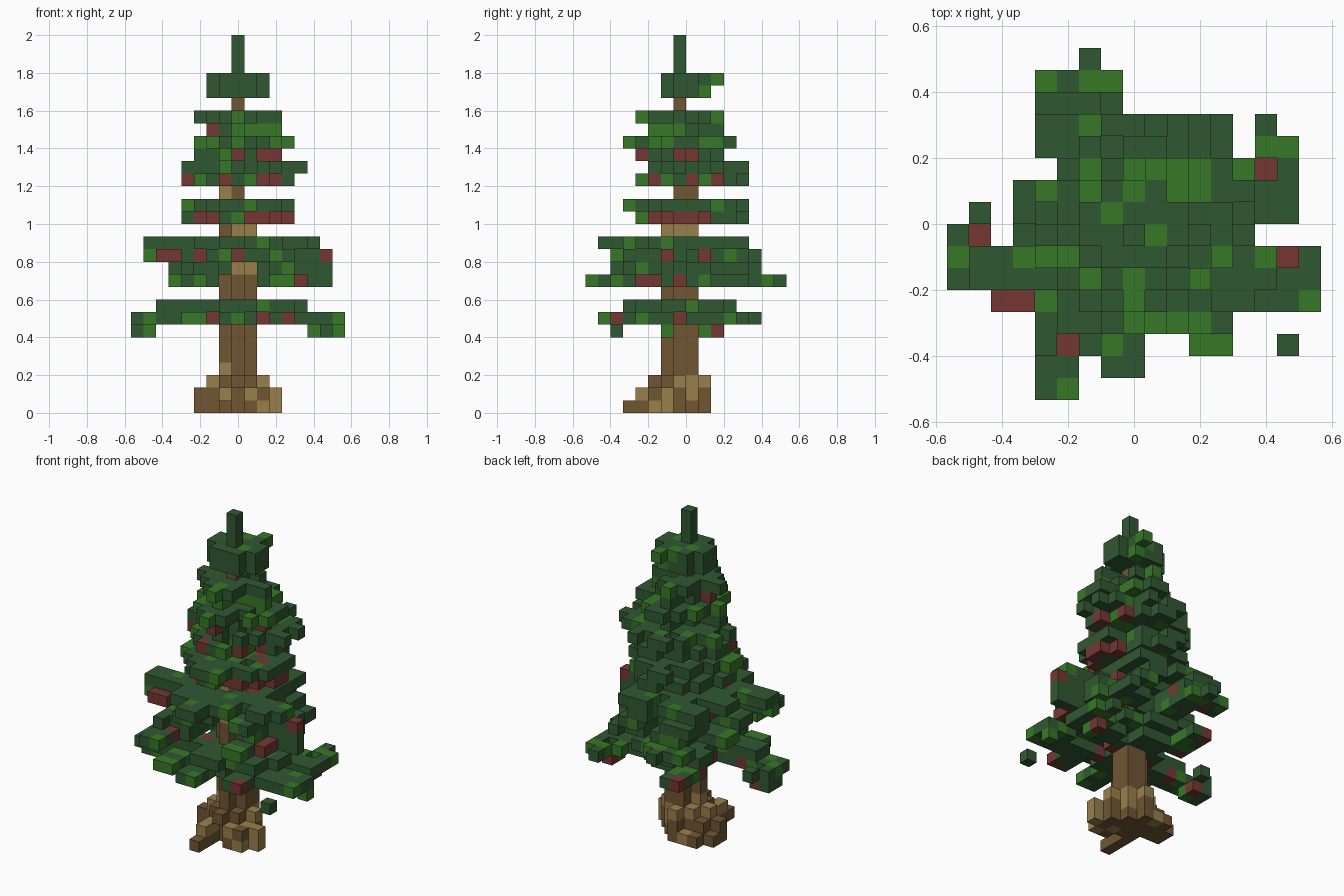
import bpy, bmesh, random
from mathutils import Vector

random.seed(11)
V = 2 / 30  # cube size
cube = bpy.data.objects.get("Cube")
if cube:
    bpy.data.objects.remove(cube, do_unlink=True)


def material(name, rgb):
    m = bpy.data.materials.new(name)
    m.use_nodes = True
    m.diffuse_color = (*rgb, 1)
    m.node_tree.nodes["Principled BSDF"].inputs["Base Color"].default_value = (*rgb, 1)
    return m


MATS = [material("dark_green", (0.03, 0.097, 0.032)),
        material("light_green", (0.038, 0.187, 0.02)),
        material("red_brown", (0.175, 0.039, 0.034)),
        material("bark_brown", (0.16, 0.092, 0.033)),
        material("bark_tan", (0.32, 0.215, 0.073))]
DARK, LIGHT, RED, BROWN, TAN = range(5)

wood, leaves = {}, {}  # grid cell -> colour


def wood_layer(k0, k1, tan, *boxes):
    """Bark cells in boxes i0, i1, j0, j1, with a share of tan cells."""
    for k in range(k0, k1 + 1):
        for i0, i1, j0, j1 in boxes:
            for i in range(i0, i1 + 1):
                for j in range(j0, j1 + 1):
                    wood[i, j, k] = TAN if random.random() < tan else BROWN


def leaf(i, j, k):
    if (i, j, k) not in wood:
        r = random.random()
        leaves[i, j, k] = RED if r < 0.06 else LIGHT if r < 0.24 else DARK


def layer(k, *boxes):
    """A flat layer of boughs, each a box i0, i1, j0, j1."""
    for i0, i1, j0, j1 in boxes:
        for i in range(i0, i1 + 1):
            for j in range(j0, j1 + 1):
                leaf(i, j, k)


def ragged(k, i0, i1, j0, j1):
    """A diamond-like layer with a ragged rim and short arms."""
    for i in range(i0, i1 + 1):
        for j in range(j0, j1 + 1):
            du, dv = min(i - i0, i1 - i), min(j - j0, j1 - j)
            keep = 0.55 if min(du, dv) == 0 or du + dv == 3 else 0.94
            if i == 0 or j == -1 or (du + dv >= 3 and random.random() < keep):
                leaf(i, j, k)


# Spreading roots
wood_layer(0, 0, 0.08, (-1, 1, -2, 0), (-3, -2, -1, 0), (-2, -2, 0, 1), (-1, 0, 1, 1),
           (-1, -1, -5, -3), (1, 2, -3, -1), (3, 3, -2, -2))
wood_layer(1, 1, 0.45, (-1, 1, -2, 0), (-3, -2, -1, -1), (-2, -2, 0, 0), (0, 0, 1, 1),
           (-1, -1, -4, -3), (1, 2, -3, -2), (2, 2, -1, -1), (3, 3, -2, -2))
wood_layer(2, 2, 0.8, (-1, 1, -2, 0), (-2, 2, -1, -1), (0, 0, -3, 1))

# Trunk, thinner towards the top
wood_layer(3, 13, 0.07, (-1, 1, -1, -1), (0, 1, 0, 0), (0, 0, -2, -2))
wood_layer(14, 14, 0.6, (-1, 1, -1, -1), (0, 1, 0, 0), (0, 0, -2, -2))
wood_layer(15, 18, 0.6, (-1, 0, -1, 0))
wood_layer(19, 24, 0.2, (0, 0, -1, -1))
wood[1, -1, 11] = TAN
wood[-1, -1, 17] = TAN
wood[0, -1, 17] = BROWN

# Lowest boughs
layer(6, (-8, -7, -2, -1), (7, 7, -6, -6), (6, 6, 1, 2), (8, 8, -2, -2))
layer(7, (-2, 2, -1, 0), (-1, 1, -4, 2), (-8, -3, -3, -2), (-8, -8, -1, -1), (-7, -7, 0, 0),
      (3, 8, -4, -4), (2, 5, -3, -3), (6, 8, -3, -2), (-1, 0, -7, -5), (3, 4, -6, -5),
      (-4, -3, -6, -4), (3, 7, 0, 1), (5, 5, 2, 2), (7, 7, 2, 3), (6, 6, 3, 4), (-3, -2, 2, 5))
layer(8, (-6, -2, -3, -2), (-2, 2, -2, 0), (2, 5, -2, -1), (-1, 1, -5, -2), (-1, 1, 0, 3),
      (2, 4, -4, -3), (-3, -2, 1, 2), (2, 3, 1, 2))

# Broad middle boughs
layer(10, (-2, 2, -1, 0), (-2, 1, 1, 1), (-4, -3, -8, -5), (-3, -2, -5, -2), (-2, -1, 2, 4),
      (-4, -1, 5, 6), (-2, -2, 7, 7), (-5, -3, 0, 1), (3, 5, -4, -3), (2, 7, -2, -2),
      (3, 5, 0, 1), (2, 4, 2, 3), (4, 4, 4, 4), (3, 4, -6, -5))
layer(11, (-2, 2, -1, 1), (-4, -2, -5, -4), (-4, -4, -6, -6), (-2, -1, -3, -2), (-3, -1, 2, 5),
      (5, 7, -2, -2), (2, 5, -2, -2), (3, 5, 0, 1), (-5, -3, -2, -1), (2, 3, 2, 4), (3, 4, -4, -3))
layer(12, (-3, 3, -1, 1), (-2, 2, -3, 2), (-7, -3, -3, -3), (-6, -5, -4, -4), (4, 7, -2, -2),
      (3, 4, 0, 0), (-4, -2, 3, 5), (3, 4, -5, -3), (-2, -1, -6, -4), (1, 2, 3, 4))
layer(13, (-4, 3, -3, 1), (-2, 3, 2, 2), (-7, -4, -3, -2), (-1, 0, -7, -4), (4, 6, -3, -2),
      (4, 5, -4, -4), (-4, -1, 3, 4), (1, 3, 3, 4), (-3, -2, -5, -4), (1, 2, -5, -4), (-5, -4, 0, 1))

# Upper boughs
ragged(15, -4, 4, -4, 4)
ragged(16, -4, 4, -5, 4)
ragged(18, -4, 4, -4, 4)
ragged(19, -4, 5, -3, 4)
ragged(20, -3, 3, -4, 2)
ragged(21, -3, 4, -5, 3)
ragged(22, -2, 3, -3, 2)
ragged(23, -3, 3, -4, 2)

# Crown and tip
layer(25, (-2, 2, -1, 0), (-1, 1, -2, 1))
layer(26, (-2, 2, -1, 0), (-1, 1, -2, 1), (1, 1, 2, 2))
for k in (27, 28, 29):
    leaves[0, -1, k] = DARK


def outermost(key, depth):
    """The foremost leaf cell of every line along one direction."""
    best = {}
    for c in leaves:
        if key(c) not in best or depth(c) > depth(best[key(c)]):
            best[key(c)] = c
    return best


front = outermost(lambda c: (c[0], c[2]), lambda c: -c[1])
side = outermost(lambda c: (c[1], c[2]), lambda c: c[0])
top = outermost(lambda c: (c[0], c[1]), lambda c: c[2])
for surface in (front, side, top):
    for c in surface.values():
        leaves[c] = DARK


def paint(surface, marks, colour):
    for k, cols in marks.items():
        for a in cols:
            if (a, k) in surface:
                leaves[surface[a, k]] = colour


# Fresh green and red-brown patches, keyed by row
paint(side, {26: [2], 25: [1], 22: [-3, -2], 21: [-5, -2, 1, 2], 18: [-4, -2, 1], 16: [2], 15: [-3],
             12: [-6, 3], 11: [-4], 10: [-4, 1, 6], 8: [0], 7: [-7, -4, 3], 6: [1]}, LIGHT)
paint(front, {23: [0], 22: [0, 1, 2, 3], 21: [-3, -2, 0, 3], 20: [-1], 19: [-1], 18: [2], 16: [-4], 15: [0],
              12: [-7, 3], 10: [-3, -5, 4], 8: [2], 7: [-7, -4, -3, 8], 6: [-7, 6, 8]}, LIGHT)
paint(top, {6: [-4, -2, -1], 4: [-2], 3: [6], 2: [-2, 0, 3, 5], 1: [-4, -2, 0, 3], 0: [-1], -1: [1],
            -2: [-8, -5, -4, -3, 6], -3: [0], -4: [-4], -5: [1, 2], -6: [-1, 3, 4]}, LIGHT)
paint(side, {20: [-4, -1, 0], 18: [-3, 0, 2], 15: [-2, -1, 0, 1], 12: [-2, 1], 10: [-3, -1],
             7: [-6, -1], 6: [2]}, RED)
paint(front, {22: [-2], 20: [0, 2, 3], 18: [-4, -1, 3], 15: [-3, -2, 1, 2, 3], 12: [-6, -5, -3, 0],
              10: [5], 7: [-2, 2]}, RED)
paint(top, {2: [6], -1: [-7], -4: [-6, -5], -6: [-3]}, RED)

solid = set(wood) | set(leaves)
SIDES = [Vector(d) for d in ((1, 0, 0), (-1, 0, 0), (0, 1, 0), (0, -1, 0), (0, 0, 1), (0, 0, -1))]


def build(name, cells):
    """Mesh the exposed cube faces of some cells."""
    bm = bmesh.new()
    for cell, colour in cells.items():
        centre = Vector(cell) + Vector((0, 0.5, 0.5))
        for n in SIDES:
            if tuple(int(a + b) for a, b in zip(cell, n)) in solid:
                continue
            u = Vector((n.y, n.z, n.x))
            w = n.cross(u)
            ring = [centre + (n + a * u + b * w) / 2 for a, b in ((-1, -1), (1, -1), (1, 1), (-1, 1))]
            bm.faces.new([bm.verts.new(p * V) for p in ring]).material_index = colour
    bmesh.ops.remove_doubles(bm, verts=bm.verts[:], dist=V / 100)
    mesh = bpy.data.meshes.new(name)
    bm.to_mesh(mesh)
    bm.free()
    for m in MATS:
        mesh.materials.append(m)
    bpy.context.collection.objects.link(bpy.data.objects.new(name, mesh))


def rows(cells, low, high):
    return {c: m for c, m in cells.items() if low <= c[2] <= high}


build("roots", rows(wood, 0, 2))
build("trunk", rows(wood, 3, 24))
for name, low, high in [("lowest_boughs", 6, 8), ("middle_boughs", 10, 13), ("upper_boughs", 15, 16),
                        ("high_boughs", 18, 23), ("crown", 25, 29)]:
    build(name, rows(leaves, low, high))
